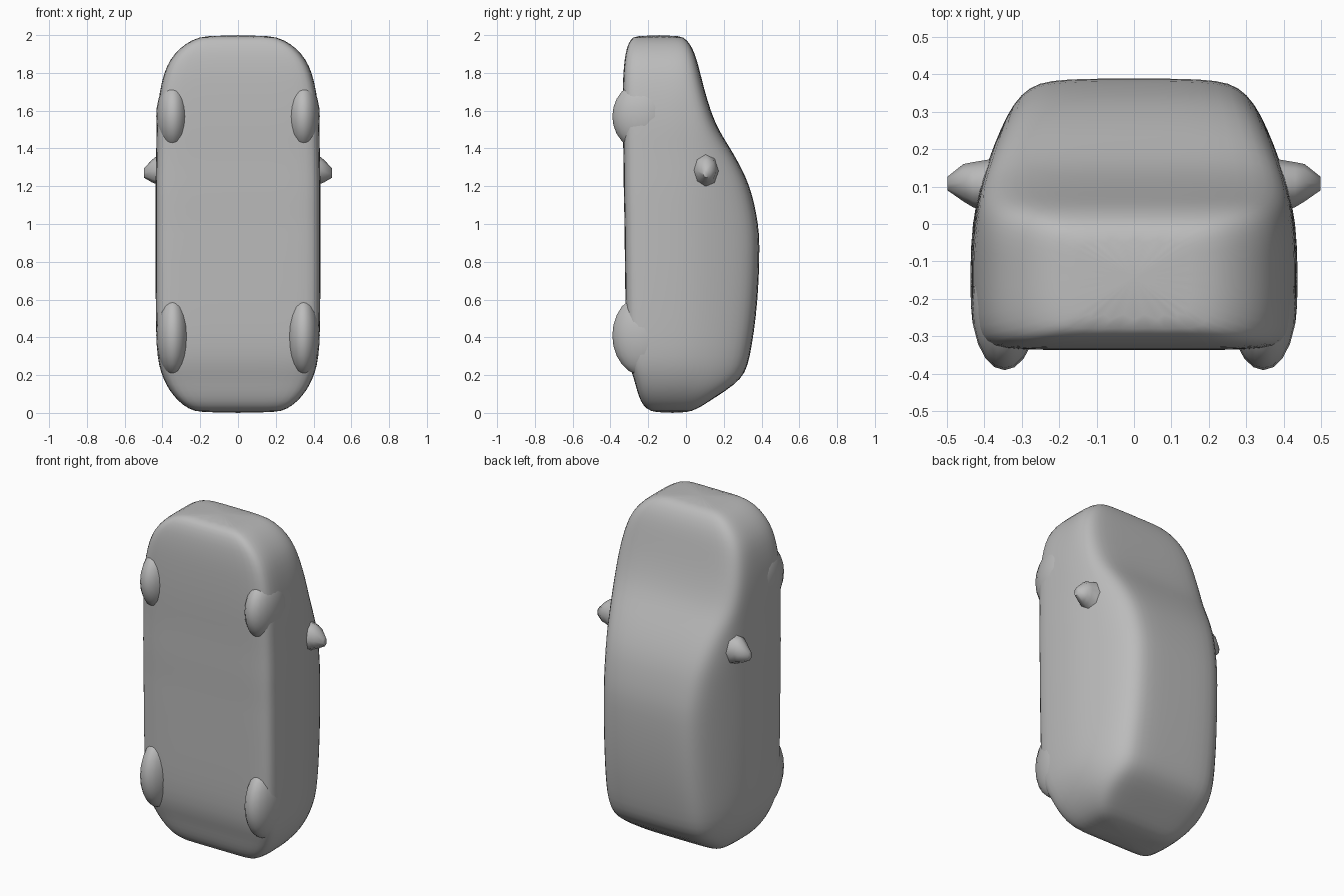
import bpy, bmesh, math

if "Cube" in bpy.data.objects:
    bpy.data.objects.remove(bpy.data.objects["Cube"])

paint = bpy.data.materials.new("plain grey")
paint.diffuse_color = (0.5, 0.5, 0.5, 1)
paint.use_nodes = True
paint.node_tree.nodes["Principled BSDF"].inputs["Base Color"].default_value = paint.diffuse_color


def lerp_table(table, v):
    for (a, fa), (b, fb) in zip(table, table[1:]):
        if v <= b:
            return fa + (fb - fa) * max(0, (v - a) / (b - a))
    return table[-1][1]


def loft(name, rings):
    """Skin a list of closed rings and cap both ends."""
    bm = bmesh.new()
    rows = [[bm.verts.new(p) for p in ring] for ring in rings]
    n = len(rows[0])
    for a, b in zip(rows, rows[1:]):
        for i in range(n):
            bm.faces.new((a[i], a[(i + 1) % n], b[(i + 1) % n], b[i]))
    bm.faces.new(rows[0])
    bm.faces.new(rows[-1])
    bmesh.ops.recalc_face_normals(bm, faces=bm.faces)
    return add_object(name, bm)


def add_object(name, bm, angle=60):
    mesh = bpy.data.meshes.new(name)
    bm.to_mesh(mesh)
    bm.free()
    mesh.materials.append(paint)
    ob = bpy.data.objects.new(name, mesh)
    bpy.context.collection.objects.link(ob)
    bpy.context.view_layer.objects.active = ob
    ob.select_set(True)
    bpy.ops.object.shade_smooth_by_angle(angle=math.radians(angle))
    ob.select_set(False)
    return ob


# Body outline along its length: z, half width, floor y, roof y
stations = [
    (0.00, 0.20, -0.16, 0.00), (0.02, 0.26, -0.21, 0.06), (0.06, 0.315, -0.24, 0.12),
    (0.12, 0.365, -0.26, 0.215), (0.18, 0.395, -0.275, 0.293), (0.25, 0.42, -0.30, 0.328),
    (0.35, 0.432, -0.315, 0.347), (0.50, 0.435, -0.32, 0.37), (0.70, 0.437, -0.322, 0.386),
    (0.90, 0.437, -0.325, 0.39), (1.00, 0.437, -0.325, 0.382), (1.10, 0.437, -0.328, 0.363),
    (1.20, 0.437, -0.33, 0.337), (1.30, 0.435, -0.33, 0.292), (1.40, 0.433, -0.332, 0.235),
    (1.50, 0.432, -0.335, 0.17), (1.60, 0.427, -0.336, 0.13), (1.70, 0.415, -0.335, 0.10),
    (1.80, 0.392, -0.332, 0.075), (1.87, 0.36, -0.325, 0.057), (1.93, 0.31, -0.315, 0.035),
    (1.975, 0.245, -0.295, 0.005), (2.00, 0.17, -0.27, -0.03),
]
# Relative width of the cabin sides at each height of the car
lean = [(-0.05, 1.0), (0.10, 0.955), (0.17, 0.89), (0.30, 0.78), (0.40, 0.70)]
# Upper corner rounding: fraction of height, fraction of width
corner = [(0, 1), (0.25, 1), (0.5, 1), (0.7, 0.995), (0.85, 0.965),
          (0.95, 0.88), (0.99, 0.72), (1, 0.4)]

rings = []
for z, w, yb, yt in stations:
    ym = min(-0.05, yb + 0.42 * (yt - yb))
    half = [(0.4 * w, yb), (0.75 * w, yb), (0.91 * w, yb + 0.008),
            (0.975 * w, yb + 0.035), (w, yb + 0.09)]
    for k, f in corner:
        y = ym + (yt - ym) * k
        half.append((w * f * lerp_table(lean, y), y))
    ring = [(0, yb)] + half + [(0, yt)] + [(-x, y) for x, y in reversed(half)]
    rings.append([(x, y, z) for x, y in ring])
body = loft("body", rings)
smooth = body.modifiers.new("soften", "SUBSURF")
smooth.levels = smooth.render_levels = 1

# Wheels, half sunk into the floor
for end, z, rz in (("rear", 0.41, 0.215), ("front", 1.57, 0.185)):
    for side, s in (("left", -1), ("right", 1)):
        bm = bmesh.new()
        bmesh.ops.create_uvsphere(bm, u_segments=20, v_segments=12, radius=1)
        for v in bm.verts:
            v.co = (s * 0.345 + v.co.x * 0.088, -0.22 + v.co.y * 0.17, z + v.co.z * rz)
        add_object(f"{end}_{side}_wheel", bm)

# Faceted side mirrors: x, centre y, centre z, y radius, z radius
mirror = [(0.37, 0.10, 1.28, 0.075, 0.10), (0.43, 0.105, 1.285, 0.06, 0.075),
          (0.455, 0.11, 1.28, 0.05, 0.06), (0.498, 0.108, 1.27, 0.018, 0.025)]
for side, s in (("left", -1), ("right", 1)):
    loft(f"{side}_mirror", [
        [(s * x, y + ry * math.cos(i * math.pi / 4), z + rz * math.sin(i * math.pi / 4))
         for i in range(8)] for x, y, z, ry, rz in mirror])
